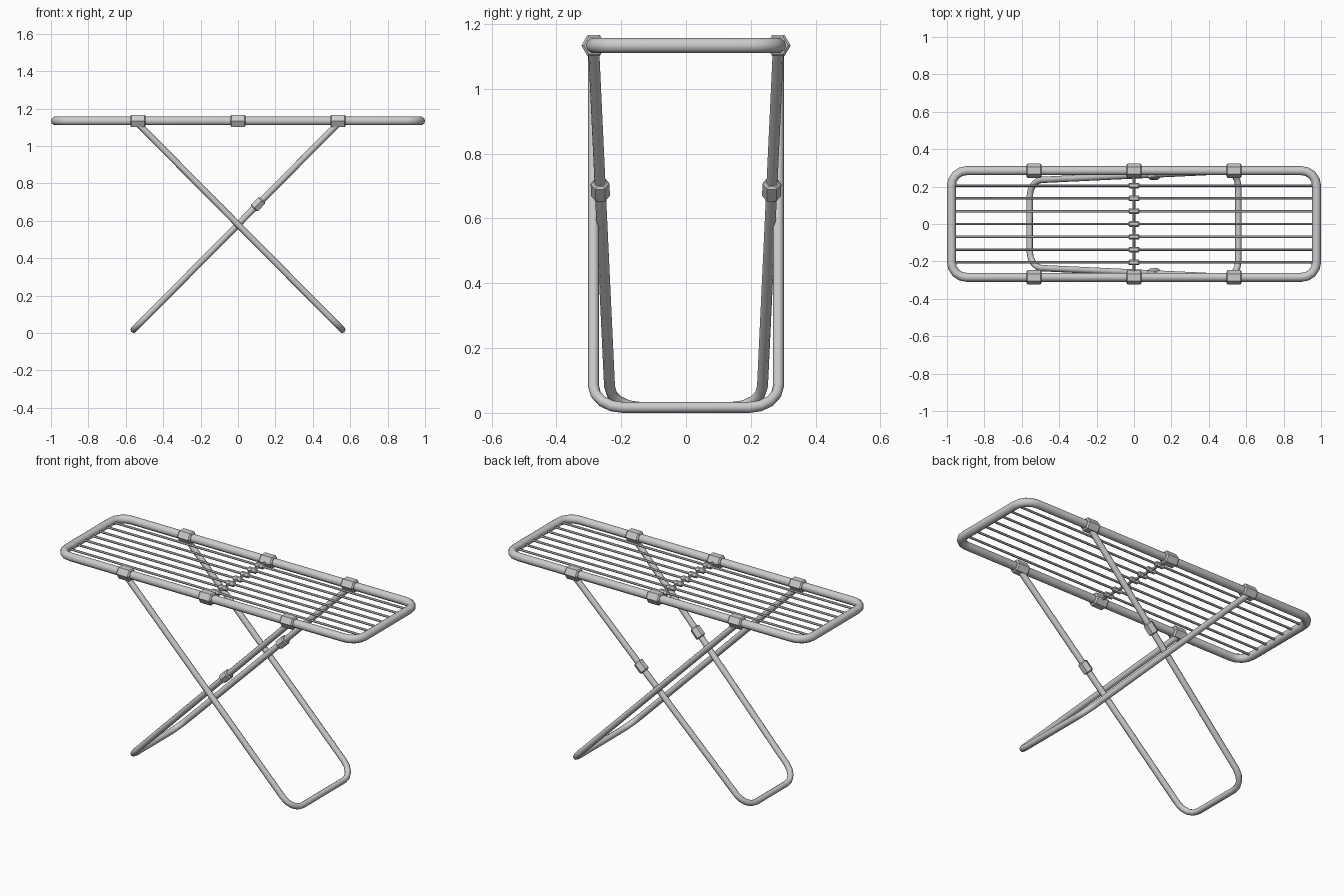
import bpy, bmesh, math
from mathutils import Vector, Matrix

if "Cube" in bpy.data.objects:
    bpy.data.objects.remove(bpy.data.objects["Cube"])

Z = 1.134      # height of the rack
Y = 0.285      # half width of the rack, tube centre


def fillet(pts, d, cyclic=False, n=4):
    """Round the corners of a path; d is the tangent length at each corner."""
    pts = [Vector(p) for p in pts]
    out = []
    for i, p in enumerate(pts):
        if not cyclic and i in (0, len(pts) - 1):
            out.append(p)
            continue
        a = (pts[i - 1] - p).normalized()
        b = (pts[(i + 1) % len(pts)] - p).normalized()
        half = a.angle(b) / 2
        c = p + (a + b).normalized() * d / math.cos(half)
        r = d * math.tan(half)
        v0, v1 = (p + a * d - c).normalized(), (p + b * d - c).normalized()
        out += [c + v0.slerp(v1, k / n) * r for k in range(n + 1)]
    return out


def tube(name, pts, radius, cyclic=False, res=3):
    cu = bpy.data.curves.new(name, 'CURVE')
    cu.dimensions = '3D'
    cu.bevel_depth = radius
    cu.bevel_resolution = res
    cu.use_fill_caps = True
    sp = cu.splines.new('POLY')
    sp.points.add(len(pts) - 1)
    for q, p in zip(sp.points, pts):
        q.co = (*p, 1)
    sp.use_cyclic_u = cyclic
    ob = bpy.data.objects.new(name, cu)
    bpy.context.collection.objects.link(ob)
    bpy.ops.object.select_all(action='DESELECT')
    ob.select_set(True)
    bpy.context.view_layer.objects.active = ob
    bpy.ops.object.convert(target='MESH')
    bpy.ops.object.shade_smooth_by_angle(angle=math.radians(50))
    return bpy.context.object


def hex_sleeve(name, centre, direction, radius, length, bevel):
    z = Vector(direction).normalized()
    y = Vector((0, 1, 0))
    y = (y - z * y.dot(z)).normalized()
    m = Matrix((y.cross(z), y, z)).transposed().to_4x4()
    bm = bmesh.new()
    bmesh.ops.create_cone(bm, cap_ends=True, segments=6, radius1=radius,
                          radius2=radius, depth=length)
    # chamfer the end rims only
    rims = [e for e in bm.edges if abs(e.verts[0].co.z - e.verts[1].co.z) < 1e-4]
    bmesh.ops.bevel(bm, geom=rims, offset=bevel, segments=1, affect='EDGES')
    me = bpy.data.meshes.new(name)
    bm.to_mesh(me)
    bm.free()
    ob = bpy.data.objects.new(name, me)
    ob.matrix_world = Matrix.Translation(centre) @ m
    bpy.context.collection.objects.link(ob)


# top frame
X = 0.976
tube("rack_frame", fillet([(-X, -Y, Z), (X, -Y, Z), (X, Y, Z), (-X, Y, Z)], 0.08, True),
     0.024, True)

# drying lines, cross rod and line clips
tube("cross_rod", [(0, -Y, Z), (0, Y, Z)], 0.007, res=1)
for i in range(7):
    y = (i - 3) * 0.0685
    tube(f"drying_line_{i}", [(-X, y, Z), (X, y, Z)], 0.0065, res=1)
    hex_sleeve(f"line_clip_{i}", (0, y, Z), (1, 0, 0), 0.015, 0.06, 0.006)

# U-shaped legs: one straight, one tapering inward to nest inside it
top_x, top_z, foot_x, foot_z = 0.54, 1.125, 0.558, 0.017


def leg(name, side, foot_y):
    pts = [(side * top_x, -Y, top_z), (-side * foot_x, -foot_y, foot_z),
           (-side * foot_x, foot_y, foot_z), (side * top_x, Y, top_z)]
    tube(name, fillet(pts, 0.09), 0.017, res=2)


leg("outer_leg", -1, Y)
leg("inner_leg", 1, 0.233)

# sleeves on the frame and locks on the inner leg
for s in (-1, 1):
    side = "front" if s < 0 else "back"
    for k, x in enumerate((-0.535, 0, 0.535)):
        hex_sleeve(f"{side}_frame_sleeve_{k}", (x, s * Y, Z), (1, 0, 0), 0.038, 0.082, 0.007)
    a = Vector((top_x, s * Y, top_z))
    b = Vector((-foot_x, s * 0.233, foot_z))
    hex_sleeve(f"{side}_leg_lock", a.lerp(b, 0.394), a - b, 0.029, 0.065, 0.006)
